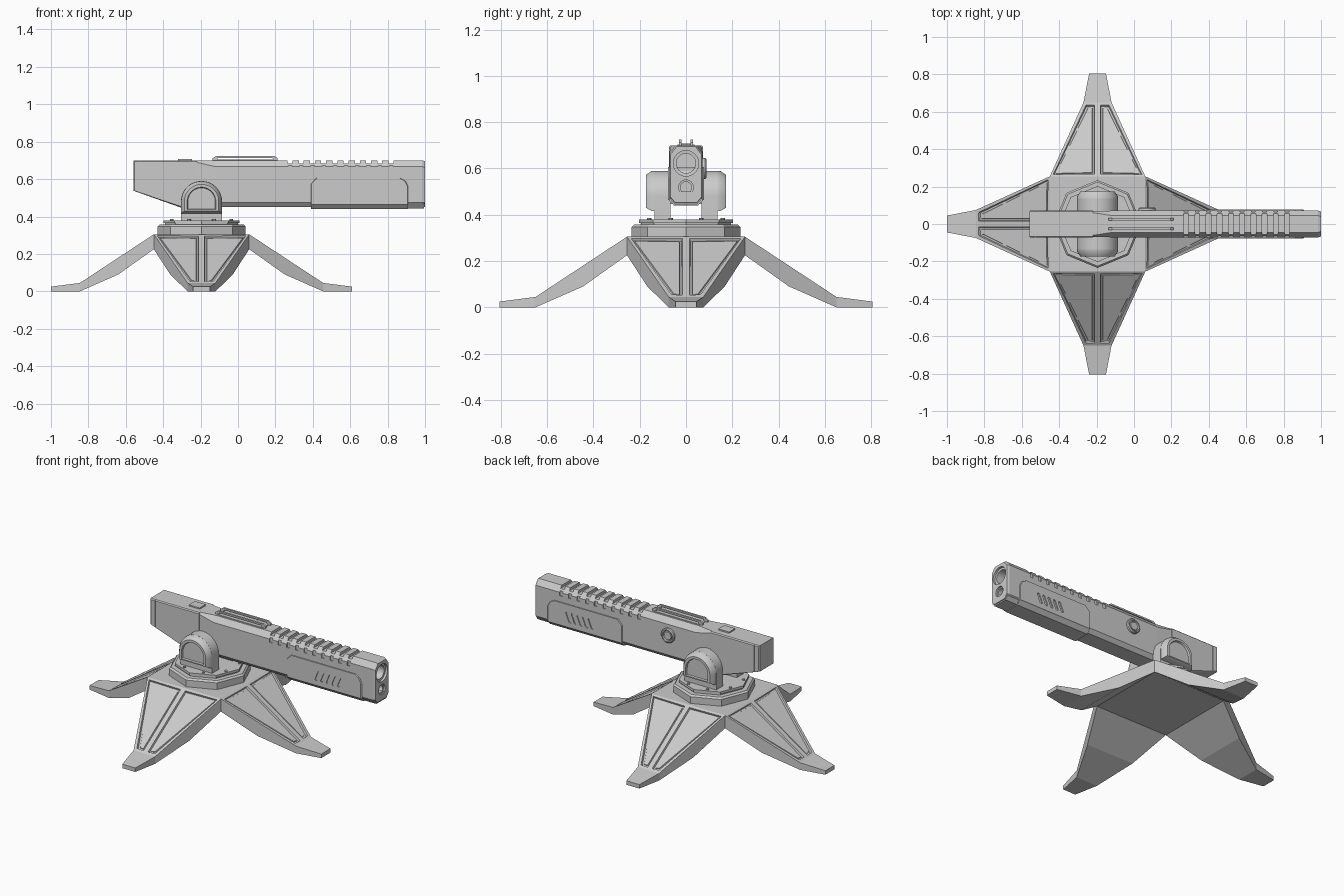
import bpy, bmesh
from math import pi, cos, sin, radians
from mathutils import Matrix

if "Cube" in bpy.data.objects:
    bpy.data.objects.remove(bpy.data.objects["Cube"])

CX = -0.195  # turret axis


def finish(name, bm, smooth=False):
    bmesh.ops.recalc_face_normals(bm, faces=bm.faces)
    me = bpy.data.meshes.new(name)
    bm.to_mesh(me)
    bm.free()
    ob = bpy.data.objects.new(name, me)
    bpy.context.collection.objects.link(ob)
    if smooth:
        bpy.ops.object.select_all(action='DESELECT')
        ob.select_set(True)
        bpy.context.view_layer.objects.active = ob
        bpy.ops.object.shade_smooth_by_angle(angle=radians(30))
    return ob


def add_loft(bm, loops):
    """Skin a list of equal-length point loops and cap both ends."""
    rows = [[bm.verts.new(p) for p in loop] for loop in loops]
    n = len(rows[0])
    for a, b in zip(rows, rows[1:]):
        for i in range(n):
            bm.faces.new((a[i], a[(i + 1) % n], b[(i + 1) % n], b[i]))
    bm.faces.new(rows[0])
    bm.faces.new(rows[-1])


def loft(name, loops, smooth=False):
    bm = bmesh.new()
    add_loft(bm, loops)
    return finish(name, bm, smooth)


def box(x0, x1, y0, y1, z0, z1):
    return [[(x, y0, z0), (x, y1, z0), (x, y1, z1), (x, y0, z1)] for x in (x0, x1)]


def disc(axis, c, r, n=32):
    """Circle of points around c, facing the x, y or z axis."""
    out = []
    for i in range(n):
        u, v = r * cos(2 * pi * i / n), r * sin(2 * pi * i / n)
        d = {'x': (0, u, v), 'y': (u, 0, v), 'z': (u, v, 0)}[axis]
        out.append(tuple(p + q for p, q in zip(c, d)))
    return out


def cut(ob, lofts):
    """Subtract a set of lofted solids from ob."""
    bm = bmesh.new()
    for loops in lofts:
        add_loft(bm, loops)
    cutter = finish("cutter", bm)
    cutter.hide_render = True
    mod = ob.modifiers.new("cut", 'BOOLEAN')
    mod.operation, mod.solver, mod.object = 'DIFFERENCE', 'EXACT', cutter
    bpy.ops.object.select_all(action='DESELECT')
    ob.select_set(True)
    bpy.context.view_layer.objects.active = ob
    bpy.ops.object.modifier_apply(modifier=mod.name)
    bpy.data.objects.remove(cutter)


# Four-legged base: one closed shell, legs share the corner edges of the hub
bm = bmesh.new()
top = [(.255, .255, .305), (.65, .075, .045), (.805, .045, .025)]
bot = [(.255, .255, .225), (.445, .167, .09), (.65, .075, 0), (.805, .045, 0)]
panels = []
for k in range(4):
    rot = Matrix.Translation((CX, 0, 0)) @ Matrix.Rotation(k * pi / 2, 4, 'Z')
    V = lambda r, y, z: bm.verts.new(rot @ Matrix.Translation((r, y, z)).to_translation())
    T = [[V(r, s * w, z) for s in (-1, 0, 1)] for r, w, z in top]
    B = [[V(r, s * w, z) for s in (-1, 1)] for r, w, z in bot]
    for i in range(2):
        for j in range(2):
            f = bm.faces.new((T[i][j], T[i + 1][j], T[i + 1][j + 1], T[i][j + 1]))
            if i == 0:
                panels.append(f)
    for a, b in zip(B, B[1:]):
        bm.faces.new((a[0], a[1], b[1], b[0]))
    for t, s in ((0, 0), (2, 1)):
        bm.faces.new((T[0][t], T[1][t], B[2][s], B[1][s], B[0][s]))
        bm.faces.new((T[1][t], T[2][t], B[3][s], B[2][s]))
    bm.faces.new((*T[2], B[3][1], B[3][0]))
    if k == 0:
        hub_t, hub_b = [], []
    hub_t += [T[0][0], T[0][1]]
    hub_b.append(B[0][0])
bm.faces.new(hub_t)
bm.faces.new(hub_b)
bmesh.ops.remove_doubles(bm, verts=bm.verts, dist=1e-4)
bmesh.ops.recalc_face_normals(bm, faces=bm.faces)
panels = [f for f in bm.faces if len(f.verts) == 4 and f.normal.z > .5
          and .2 > f.calc_center_median().z > .1]
bmesh.ops.inset_individual(bm, faces=panels, thickness=.022, depth=0)
bmesh.ops.inset_individual(bm, faces=panels, thickness=.004, depth=-.012)
bmesh.ops.inset_individual(bm, faces=panels, thickness=.012, depth=0)
bmesh.ops.inset_individual(bm, faces=panels, thickness=.003, depth=.005)
finish("leg_base", bm)

# Octagonal turntable with bolts
loft("turntable", [disc('z', (CX, 0, z), r, 8) for z, r in
                   ((.30, .235), (.347, .235), (.357, .225), (.357, .195), (.365, .195),
                    (.365, .203), (.38, .203))])
bm = bmesh.new()
for i in range(8):
    a = (i + .5) * pi / 4
    c = (CX + .172 * cos(a), .172 * sin(a))
    add_loft(bm, [disc('z', (*c, z), .009, 8) for z in (.375, .386)])
finish("turntable_bolts", bm)


# Yoke arms: arch-shaped plates with tapered, recessed outer housings
def arch(y, r, z0, zc=.48, n=24):
    pts = [(CX + r * cos(pi * i / n), y, zc + r * sin(pi * i / n)) for i in range(n + 1)]
    return pts + [(CX - r, y, z0), (CX + r, y, z0)]


for side, s in (("front", -1), ("back", 1)):
    loft(side + "_yoke_arm", [arch(s * y, .11, .375) for y in (.068, .135)], True)
    loft(side + "_yoke_housing",
         [arch(s * .13, .11, .415), arch(s * .15, .108, .417), arch(s * .173, .092, .43),
          arch(s * .173, .077, .437), arch(s * .162, .073, .44)], True)


# Gun body: chamfered tube lofted along x
def section(x, w, zb, zt, cb, ct):
    return [(x, -w + cb, zb), (x, w - cb, zb), (x, w, zb + cb * 1.2), (x, w, zt - ct * 1.3),
            (x, w - ct, zt), (x, -w + ct, zt), (x, -w, zt - ct * 1.3), (x, -w, zb + cb * 1.2)]


body = loft("gun_body", [section(-.25, .069, .45, .70, .01, .006),
                         section(-.21, .069, .45, .70, .012, .01),
                         section(-.12, .071, .45, .70, .02, .026),
                         section(.985, .071, .45, .70, .02, .026),
                         section(1.0, .066, .452, .695, .02, .026)])
ribs = [.265 + .06 * i for i in range(10)]
grooves = [box(x, x + .026, -.1, .1, .684, .75) for x in ribs]
for s in (-1, 1):  # grooves wrap down the sides
    grooves += [box(x + .003, x + .023, *sorted((s * .065, s * .1)), .645, .69) for x in ribs]
cut(body, grooves)
cut(body, [[disc('x', (x, 0, .622), r) for x, r in
            ((.82, .042), (.985, .042), (.986, .055), (1.02, .055))],
           [disc('x', (x, 0, .518), r, 24) for x, r in
            ((.86, .024), (.988, .024), (.989, .032), (1.02, .032))]])


# Fore guard with slanted vents on both sides
def guard(y, zb, d=0):
    return [(.39 + d, y, zb), (.39 + d, y, .575), (.42 + d, y, .607), (.865 - d, y, .607),
            (.895 - d, y, .59), (.91 - d, y, .56), (.91 - d, y, zb)]


fore = loft("fore_guard", [guard(-.077, .465, .004), guard(-.072, .461), guard(-.052, .44),
                           guard(.052, .44), guard(.072, .461), guard(.077, .465, .004)])


def slot(x, y):
    out = []
    for i in range(16):
        a = 2 * pi * i / 16
        v = .009 * sin(a) + (.022 if i < 8 else -.022)
        out.append((x + .009 * cos(a) + .4 * v, y, .527 + v))
    return out


cut(fore, [[slot(.607 + .039 * i, s * .066), slot(.607 + .039 * i, s * .1)]
           for i in range(5) for s in (-1, 1)])
loft("chin", [section(.9, .066, .444, .5, .018, .004), section(.995, .066, .444, .5, .018, .004)])


# Rear block with raked underside
def rear(y, d=0):
    return [(-.56 + d, y, .70 - d), (-.56 + d, y, .538), (-.30, y, .446 + d),
            (-.22, y, .446 + d), (-.22, y, .70 - d)]


block = loft("rear_block", [rear(-.073, .006), rear(-.067), rear(.067), rear(.073, .006)])
cut(block, [box(-.527, -.523, *y, .5, .72) for y in ((-.1, -.068), (.068, .1))])
loft("rear_latch", box(-.32, -.245, -.03, .03, .69, .708))

# Twin top rails, each a low arched bar
for side, y in (("front", -.025), ("back", .025)):
    prof = [(-.135, .695), (-.135, .712), (-.118, .724), (.195, .724), (.212, .712), (.212, .695),
            (.19, .695), (.185, .714), (-.108, .714), (-.113, .695)]
    loft(side + "_top_rail", [[(x, yy, z) for x, z in prof] for yy in (y - .006, y + .006)])
loft("rail_plate", box(-.12, .2, -.036, .036, .69, .704))

# Round button on the back side
loft("side_button", [disc('y', (.07, y, .6), r) for y, r in
                     ((.065, .045), (.083, .045), (.088, .04), (.088, .033), (.078, .031),
                      (.078, .027), (.085, .025))], True)
